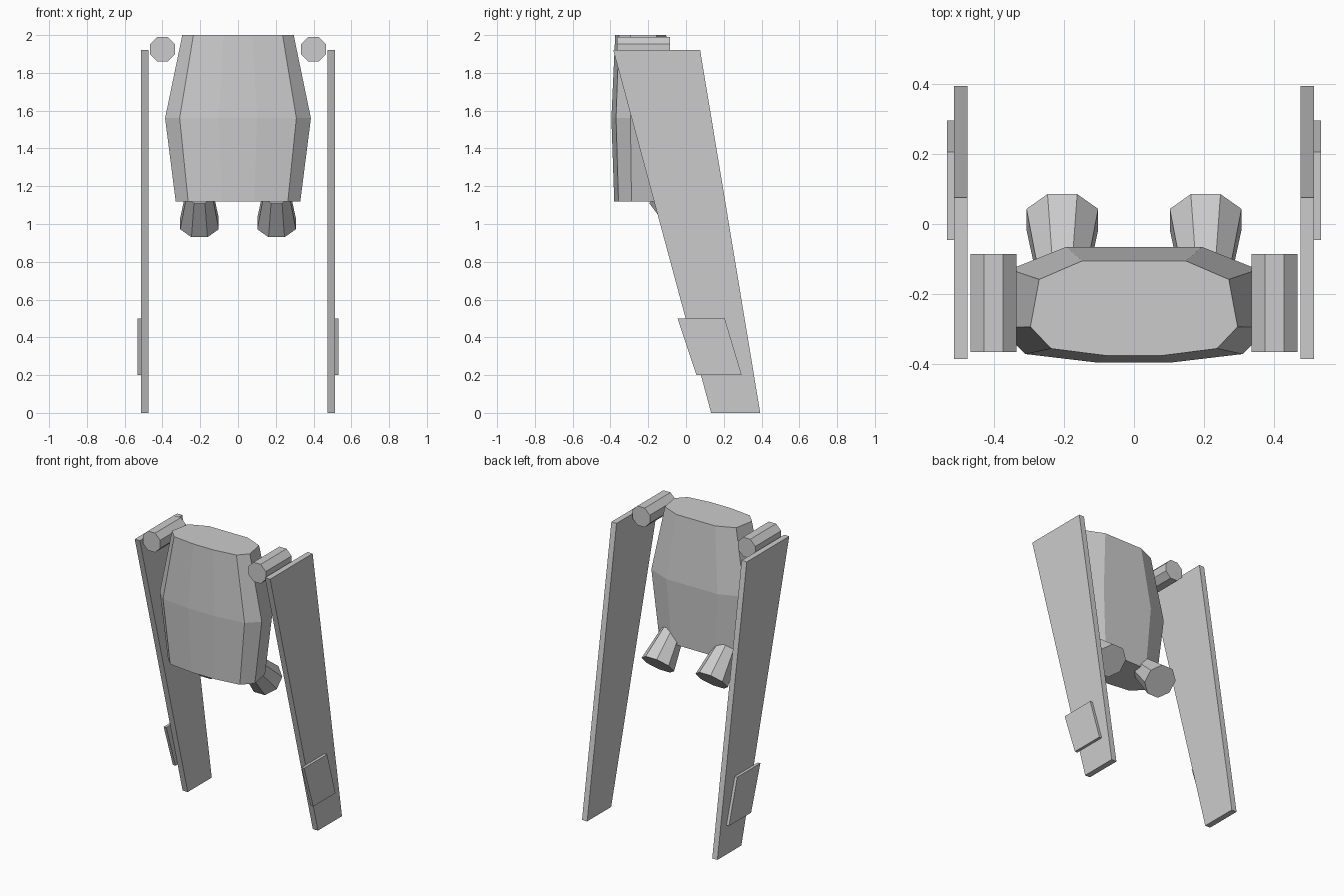
import bpy
from math import sin, cos, pi, sqrt
from mathutils import Vector
import bmesh

if "Cube" in bpy.data.objects:
    bpy.data.objects.remove(bpy.data.objects["Cube"])


def loft(name, rings):
    """Skin equal-length rings of points and cap both ends."""
    bm = bmesh.new()
    vs = [[bm.verts.new(p) for p in ring] for ring in rings]
    for a, b in zip(vs, vs[1:]):
        n = len(a)
        for i in range(n):
            j = (i + 1) % n
            bm.faces.new((a[i], a[j], b[j], b[i]))
    bm.faces.new(vs[0])
    bm.faces.new(vs[-1])
    bmesh.ops.recalc_face_normals(bm, faces=bm.faces)
    mesh = bpy.data.meshes.new(name)
    bm.to_mesh(mesh)
    bm.free()
    obj = bpy.data.objects.new(name, mesh)
    bpy.context.collection.objects.link(obj)
    return obj


def slab(name, profile, x0, x1):
    """Extrude a (y, z) profile along x."""
    return loft(name, [[(x, y, z) for y, z in profile] for x in (x0, x1)])


def octagon(centre, up, apothem):
    """Flat-sided octagon spanned by the x axis and the given up vector."""
    r = apothem / cos(pi / 8)
    return [Vector(centre) + Vector((1, 0, 0)) * r * cos(a) + Vector(up) * r * sin(a)
            for a in (pi / 8 + i * pi / 4 for i in range(8))]


# Central body: ten-sided section, scaled at three heights
half = [(0.5, 1), (0.915, 0.61), (1, -0.39), (0.8, -0.85), (0.26, -1)]
section = half + [(-x, y) for x, y in reversed(half)]
levels = [(1.12, 0.33, 0.15, -0.23), (1.56, 0.386, 0.165, -0.23), (2.0, 0.295, 0.135, -0.24)]
loft("body", [[(x * sx, cy + y * sy, z) for x, y in section] for z, sx, sy, cy in levels])

panel = [(-0.385, 1.92), (0.075, 1.92), (0.393, 0), (0.133, 0)]
flap = [(-0.045, 0.5), (0.205, 0.5), (0.295, 0.2), (0.055, 0.2)]
tilt = (0, sqrt(0.5), sqrt(0.5))

for side, s in (("left", -1), ("right", 1)):
    # Long swept wing panel and its small outer flap
    slab(side + "_wing", panel, s * 0.474, s * 0.513)
    slab(side + "_flap", flap, s * 0.512, s * 0.532)
    # Shoulder barrel
    loft(side + "_barrel", [octagon((s * 0.4, y, 1.925), (0, 0, 1), 0.066)
                            for y in (-0.365, -0.085)])
    # Exhaust nozzle pointing down and back
    loft(side + "_nozzle", [octagon((s * 0.204, -0.145, 1.16), tilt, 0.07),
                            octagon((s * 0.204, 0.013, 1.002), tilt, 0.102)])
